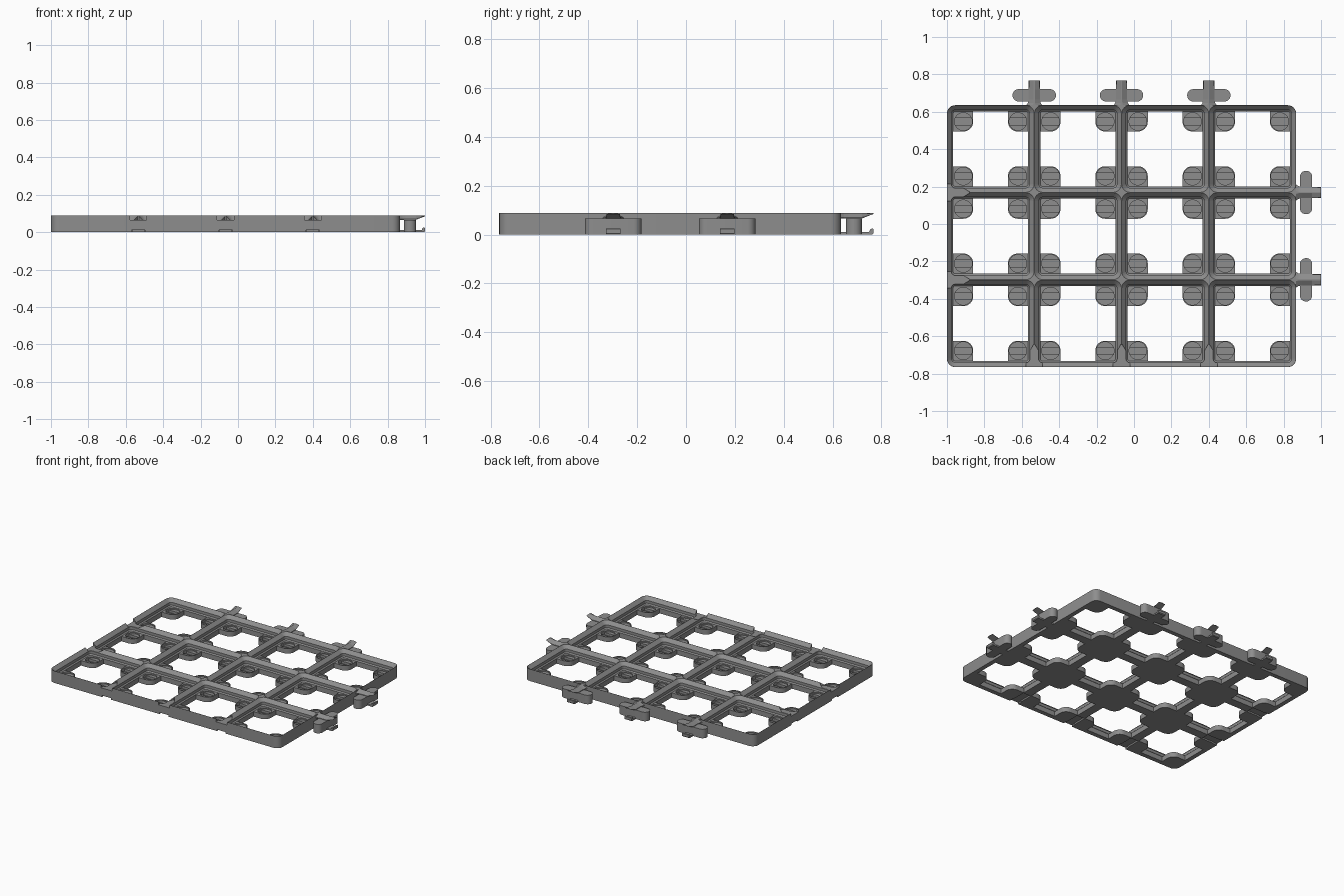
import bpy, bmesh, math
from mathutils import Matrix

if "Cube" in bpy.data.objects:
    bpy.data.objects.remove(bpy.data.objects["Cube"])

PITCH, TOP, PAD_TOP = 0.4667, 0.088, 0.036
NX, NY = 4, 3
X0, Y0 = -1.0, -0.765
W, D = NX * PITCH, NY * PITCH
C0 = (X0 + PITCH / 2, Y0 + PITCH / 2, 0)

grey = bpy.data.materials.new("grey plastic")
grey.diffuse_color = (0.27, 0.27, 0.27, 1)
grey.use_nodes = True
grey.node_tree.nodes["Principled BSDF"].inputs["Base Color"].default_value = grey.diffuse_color


def rounded(hx, hy, r, n=6):
    """Rounded rectangle outline, counter-clockwise."""
    pts = []
    for k, (sx, sy) in enumerate([(1, 1), (-1, 1), (-1, -1), (1, -1)]):
        for i in range(n + 1):
            a = math.pi / 2 * (k + i / n)
            pts.append((sx * (hx - r) + r * math.cos(a), sy * (hy - r) + r * math.sin(a)))
    return pts


def loft(name, rings, loc=(0, 0, 0), rot=0, cutter=False):
    """Closed solid through rings of equal point count."""
    bm = bmesh.new()
    vs = [[bm.verts.new(p) for p in ring] for ring in rings]
    n = len(vs[0])
    for a, b in zip(vs, vs[1:]):
        for i in range(n):
            bm.faces.new((a[i], a[(i + 1) % n], b[(i + 1) % n], b[i]))
    bm.faces.new(vs[0][::-1])
    bm.faces.new(vs[-1])
    bmesh.ops.recalc_face_normals(bm, faces=bm.faces)
    mesh = bpy.data.meshes.new(name)
    bm.to_mesh(mesh)
    bm.free()
    mesh.materials.append(grey)
    ob = bpy.data.objects.new(name, mesh)
    ob.matrix_world = Matrix.Translation(loc) @ Matrix.Rotation(rot, 4, 'Z')
    bpy.context.collection.objects.link(ob)
    ob.hide_render = cutter
    if cutter:
        ob.display_type = 'WIRE'
        ob.hide_viewport = True
    return ob


def prism(name, pts, z0, z1, **kw):
    return loft(name, [[(x, y, z) for x, y in pts] for z in (z0, z1)], **kw)


def cut(ob, cutter):
    m = ob.modifiers.new("cut", 'BOOLEAN')
    m.operation, m.solver, m.object = 'DIFFERENCE', 'EXACT', cutter


def array(ob, count, offset):
    m = ob.modifiers.new("repeat", 'ARRAY')
    m.use_relative_offset, m.use_constant_offset = False, True
    m.count, m.constant_offset_displace = count, offset


def smooth(ob):
    bpy.ops.object.select_all(action='DESELECT')
    bpy.context.view_layer.objects.active = ob
    ob.select_set(True)
    bpy.ops.object.shade_smooth_by_angle(angle=math.radians(25))


# grid frame with stepped, chamfered cell openings
frame = prism("grid_frame", [(x + X0 + W / 2, y + Y0 + D / 2) for x, y in rounded(W / 2, D / 2, 0.044)], 0, TOP)
steps = [(-0.02, .2008, .0128), (.0363, .2008, .0128), (.0441, .2086, .0206),
         (.0641, .2086, .0206), (TOP, .2325, .0442), (.11, .2325, .0442)]
cells = loft("cell_cutter", [[(x, y, z) for x, y in rounded(h, h, r)] for z, h, r in steps], loc=C0, cutter=True)
array(cells, NX, (PITCH, 0, 0))
array(cells, NY, (0, PITCH, 0))
cut(frame, cells)

# places where bars end on each side: (receiving edge, connector edge, rotation)
ends = [((X0, Y0 + PITCH * j, 0), (X0 + W, Y0 + PITCH * j, 0), 0) for j in range(1, NY)]
ends += [((X0 + PITCH * i, Y0, 0), (X0 + PITCH * i, Y0 + D, 0), math.pi / 2) for i in range(1, NX)]

for near, far, rot in ends:
    # sockets above and below the bar end
    arrow = [(-.02, -.045), (.05, -.045), (.12, -.004), (.12, .004), (.05, .045), (-.02, .045)]
    cut(frame, prism("upper_socket_cutter", arrow, .066, .12, loc=near, rot=rot, cutter=True))
    slot = [(-.02, -.036), (.135, -.036), (.135, .036), (-.02, .036)]
    cut(frame, prism("lower_socket_cutter", slot, -.02, .011, loc=near, rot=rot, cutter=True))

    # connector: cross key, ridged upper tongue, hooked lower tongue
    key = prism("connector_key", [(x + .053, y) for x, y in rounded(.033, .116, .0325)], 0, .066, loc=far, rot=rot)
    smooth(key)
    ridge = [(-.003, .044, .008, .066), (.012, .034, .004, .066), (.03, .03, .003, .066),
             (.085, .03, .003, .066), (.1325, .027, .003, .0845)]
    loft("connector_tongue", [[(x, -h, z), (x, h, z), (x, h, max(z, .07)), (x, t, TOP),
                               (x, -t, TOP), (x, -h, max(z, .07))] for x, h, t, z in ridge], loc=far, rot=rot)
    hook = [(-.003, 0), (.128, 0), (.1325, .005), (.1325, .022), (.128, .026), (.12, .022), (.115, .011), (-.003, .011)]
    loft("connector_hook", [[(x, y, z) for x, z in hook] for y in (-.03, .03)], loc=far, rot=rot)

smooth(frame)

# corner pads: one pad mirrored to four corners and repeated over all cells
IN, OUT, R = .093, .2018, .052
outline = [(OUT, OUT), (IN, OUT)]
outline += [(IN + R - R * math.cos(a), IN + R - R * math.sin(a)) for a in [math.pi / 16 * i for i in range(9)]]
outline += [(OUT, IN)]
pads = prism("corner_pads", outline, 0, PAD_TOP, loc=C0)

# round recess with a deeper cross slot in each pad
HX, HR, SL = .146, .047, .018
circle = [(HX + HR * math.cos(a), HX + HR * math.sin(a)) for a in [math.tau / 32 * i for i in range(32)]]
cut(pads, prism("recess_cutter", circle, .027, .06, loc=C0, cutter=True))
a0 = math.asin(SL / HR)
band = [(HX + s * HR * math.cos(a), HX + s * HR * math.sin(a))
        for s in (1, -1) for a in [a0 * (i / 4 - 1) for i in range(9)]]
cut(pads, prism("slot_cutter", band, .01, .06, loc=C0, cutter=True))
m = pads.modifiers.new("four corners", 'MIRROR')
m.use_axis = (True, True, False)
m.use_mirror_merge = False
array(pads, NX, (PITCH, 0, 0))
array(pads, NY, (0, PITCH, 0))
smooth(pads)
